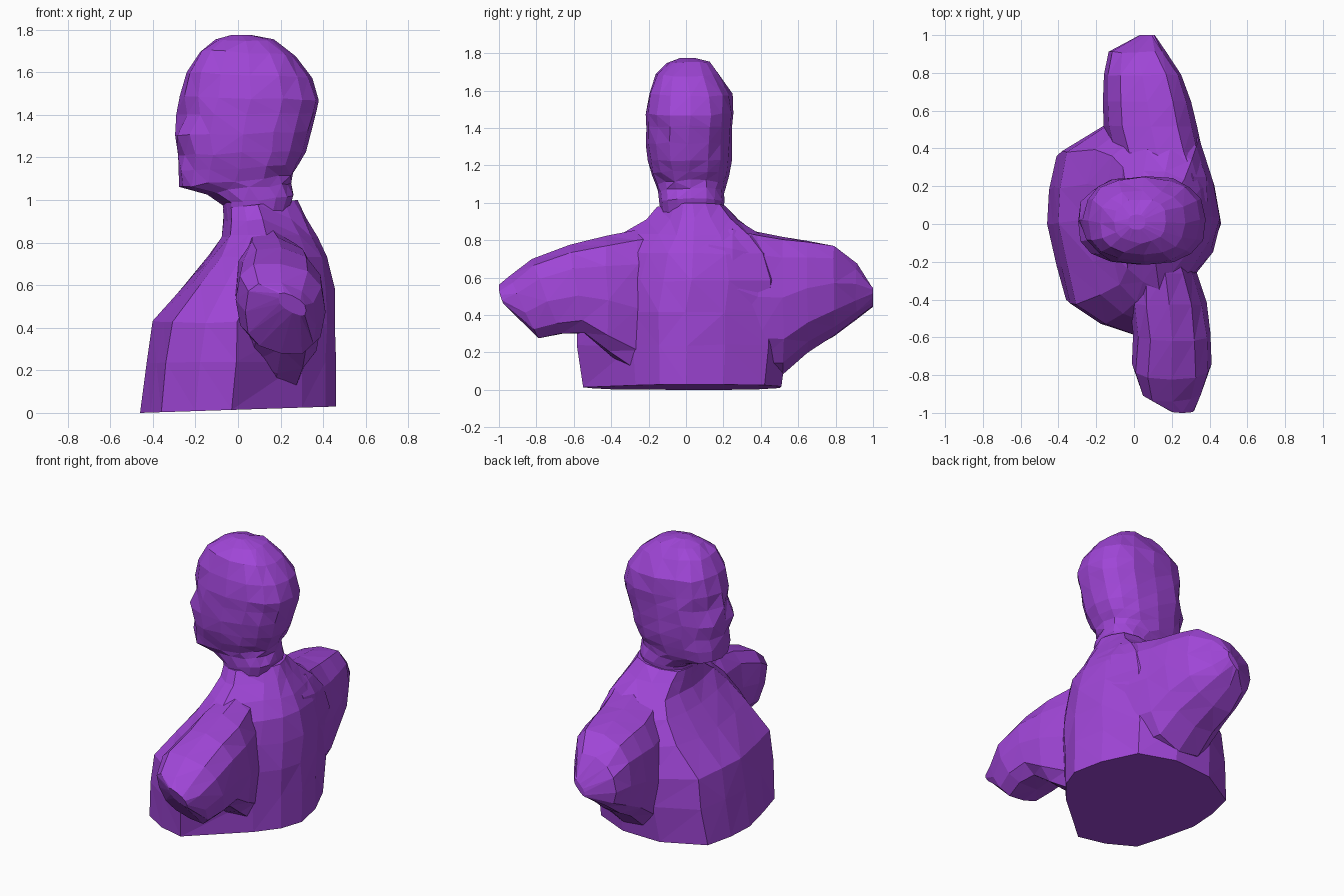
import bpy, bmesh, math, random
from mathutils import Vector

random.seed(4)
cube = bpy.data.objects.get("Cube")
if cube:
    bpy.data.objects.remove(cube)

purple = bpy.data.materials.new("purple")
purple.use_nodes = True
COLOUR = (0.35, 0.061, 0.68, 1)
purple.diffuse_color = COLOUR
purple.node_tree.nodes["Principled BSDF"].inputs["Base Color"].default_value = COLOUR


def loft(name, rings, jitter=0.0):
    """Skin a list of equal-length rings, cap the ends and facet the surface."""
    bm = bmesh.new()
    rows = []
    for k, ring in enumerate(rings):
        j = jitter if 0 < k < len(rings) - 1 else 0
        rows.append([bm.verts.new(p + Vector([random.uniform(-j, j) for _ in range(3)]))
                     for p in ring])
    n = len(rows[0])
    for a, b in zip(rows, rows[1:]):
        for i in range(n):
            m = (i + 1) % n
            bm.faces.new((a[i], a[m], b[m], b[i]))
    bm.faces.new(rows[0])
    bm.faces.new(rows[-1])
    bmesh.ops.recalc_face_normals(bm, faces=bm.faces)
    bmesh.ops.triangulate(bm, faces=[f for f in bm.faces if len(f.verts) == 4],
                          quad_method='SHORT_EDGE')
    mesh = bpy.data.meshes.new(name)
    bm.to_mesh(mesh)
    bm.free()
    mesh.materials.append(purple)
    obj = bpy.data.objects.new(name, mesh)
    bpy.context.collection.objects.link(obj)


def oval(n, power):
    """Unit superellipse, starting on the -x side."""
    pts = []
    for i in range(n):
        a = math.pi + 2 * math.pi * i / n
        c, s = math.cos(a), math.sin(a)
        pts.append((math.copysign(abs(c) ** (2 / power), c),
                    math.copysign(abs(s) ** (2 / power), s)))
    return pts


def level_ring(outline, x0, z0, x1, z1, y0, y1):
    """Fit a unit outline between front (x0, z0), back (x1, z1) and sides y0, y1."""
    ring = []
    for u, v in outline:
        t = (u + 1) / 2
        ring.append(Vector((x0 + (x1 - x0) * t,
                            y0 + (y1 - y0) * (v + 1) / 2,
                            z0 + (z1 - z0) * t)))
    return ring


# Torso: lopsided footprint, narrowing to the base of the neck
footprint = [(-.46, 0), (-.41, -.22), (-.36, -.4), (-.2, -.5), (-.03, -.55),
             (.3, -.27), (.41, -.14), (.46, 0), (.42, .2), (.32, .42),
             (.1, .51), (-.16, .5), (-.41, .36), (-.45, .18)]
unit_foot = [(x / .46, (y + .02) / .53) for x, y in footprint]
torso = [
    (-.46, 0, .46, .03, -.55, .51),
    (-.43, .24, .46, .24, -.58, .54),
    (-.40, .43, .46, .42, -.58, .54),
    (-.25, .61, .45, .58, -.53, .54),
    (-.14, .74, .42, .73, -.46, .49),
    (-.08, .83, .37, .83, -.34, .40),
    (-.07, .90, .32, .92, -.21, .28),
    (-.07, .96, .28, 1.0, -.155, .21),
]
loft("torso", [level_ring(unit_foot, *r) for r in torso], 0.006)

# Neck and head: one skin from inside the collar to the crown
SIDES = 16
skull = oval(SIDES, 2.5)
head = [
    (-.05, .84, .22, .88, -.12, .18),
    (-.07, .98, .265, 1.02, -.145, .2),
    (-.15, 1.03, .25, 1.08, -.145, .2),
    (-.28, 1.06, .26, 1.12, -.16, .21),
    (-.28, 1.13, .29, 1.17, -.185, .225),
    (-.28, 1.21, .32, 1.23, -.205, .24),
    (-.30, 1.30, .345, 1.32, -.215, .24),
    (-.285, 1.40, .37, 1.41, -.21, .25),
    (-.27, 1.49, .38, 1.47, -.21, .255),
    (-.24, 1.60, .345, 1.57, -.2, .245),
    (-.18, 1.70, .27, 1.68, -.165, .18),
    (-.10, 1.75, .17, 1.75, -.1, .13),
    (-.03, 1.775, .06, 1.775, -.03, .05),
]
rings = [level_ring(skull, *r) for r in head]
# Eye sockets and mouth are pushed in beside the centre line
for row, depth in ((5, .012), (7, .025)):
    for i in (1, 2, SIDES - 1, SIDES - 2):
        rings[row][i].x += depth
loft("head", rings, 0.006)


# Arm stumps with the web below the armpit: sections (y, lean, x0, x1, z0, z1)
# running outwards; lean moves the top outwards, tilt raises the back
def arm(name, tilt, sections):
    section = oval(12, 2.6)
    loft(name, [[Vector(((x0 + x1) / 2 + (x1 - x0) / 2 * u, y + lean * v,
                         (z0 + z1) / 2 + (z1 - z0) / 2 * v + tilt * u)) for u, v in section]
                for y, lean, x0, x1, z0, z1 in sections], 0.005)


arm("back_swung_arm", -.03, [
    (-.12, 0, .04, .26, .25, .87),
    (-.26, 0, .00, .33, .08, .86),
    (-.42, -.01, -.02, .385, .19, .82),
    (-.58, -.04, .00, .405, .30, .775),
    (-.74, -.08, -.01, .41, .30, .70),
    (-.86, -.08, .03, .37, .28, .61),
    (-.985, -.015, .19, .32, .47, .55),
])
arm("front_swung_arm", .04, [
    (.12, 0, .00, .41, .25, .87),
    (.25, 0, -.06, .405, .15, .87),
    (.38, 0, -.13, .365, .08, .845),
    (.52, 0, -.16, .335, .08, .82),
    (.65, 0, -.16, .30, .20, .80),
    (.79, 0, -.16, .25, .29, .77),
    (.91, 0, -.13, .17, .38, .67),
    (1.0, 0, .03, .11, .47, .52),
])
